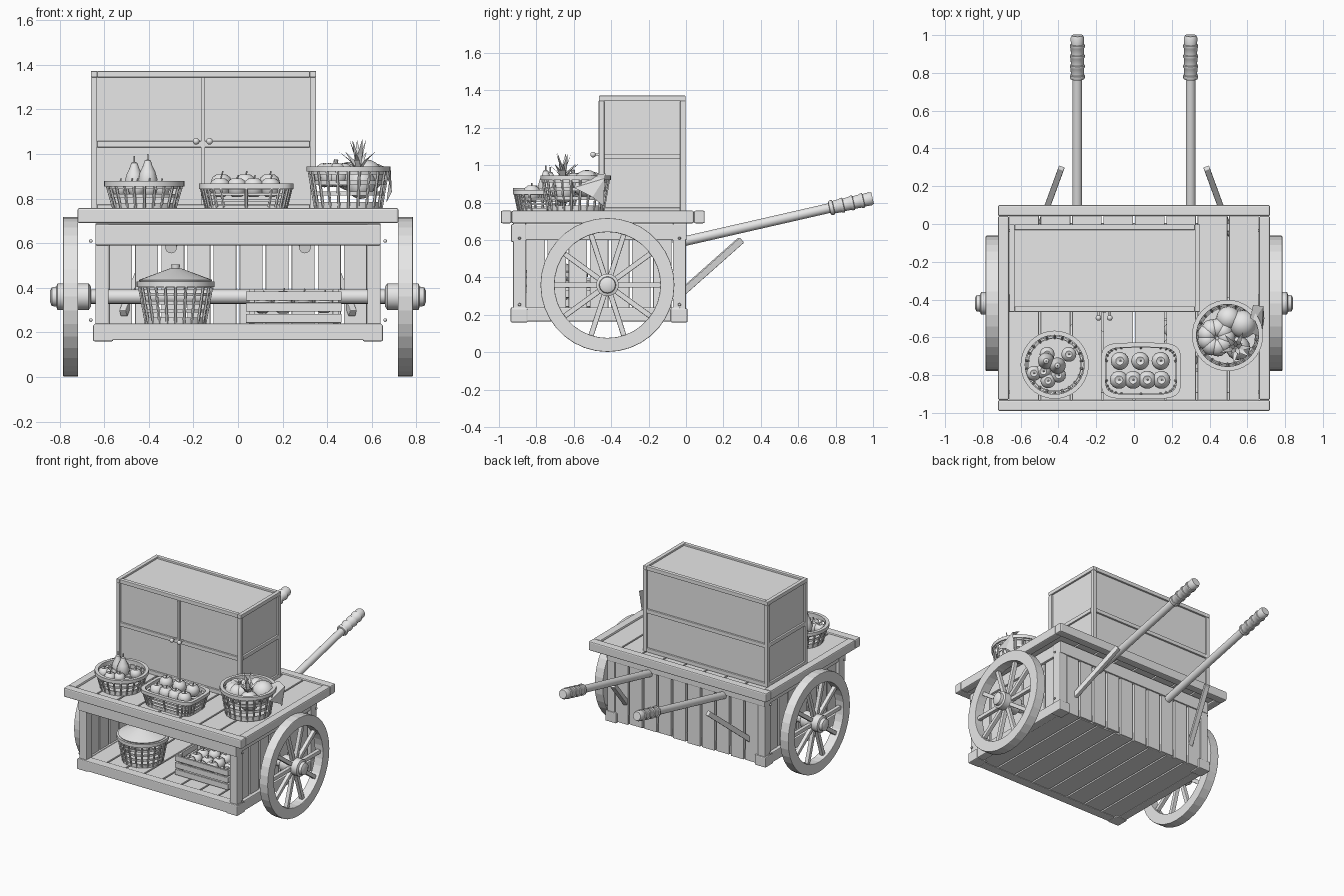
import bpy, bmesh, math, random
from mathutils import Vector, Matrix

if "Cube" in bpy.data.objects:
    bpy.data.objects.remove(bpy.data.objects["Cube"])

random.seed(4)
grey = bpy.data.materials.new("plain grey")
grey.diffuse_color = (0.8, 0.8, 0.8, 1)
grey.use_nodes = True
grey.node_tree.nodes["Principled BSDF"].inputs["Base Color"].default_value = grey.diffuse_color
PI, TAU = math.pi, 2 * math.pi


def finish(name, bm, bevel=0, smooth=False):
    bmesh.ops.recalc_face_normals(bm, faces=bm.faces)
    me = bpy.data.meshes.new(name)
    bm.to_mesh(me)
    bm.free()
    ob = bpy.data.objects.new(name, me)
    me.materials.append(grey)
    bpy.context.collection.objects.link(ob)
    if bevel:
        m = ob.modifiers.new("bevel", 'BEVEL')
        m.width, m.segments = bevel, 2
    if smooth:
        bpy.ops.object.select_all(action='DESELECT')
        ob.select_set(True)
        bpy.context.view_layer.objects.active = ob
        bpy.ops.object.shade_smooth_by_angle(angle=math.radians(40))
    return ob


def box(bm, x0, x1, y0, y1, z0, z1):
    m = Matrix.LocRotScale(((x0 + x1) / 2, (y0 + y1) / 2, (z0 + z1) / 2), None,
                           (x1 - x0, y1 - y0, z1 - z0))
    bmesh.ops.create_cube(bm, size=1, matrix=m)


def along(p, q):
    p, q = Vector(p), Vector(q)
    return Matrix.Translation(p) @ (q - p).to_track_quat('Z', 'Y').to_matrix().to_4x4(), (q - p).length


def beam(bm, p, q, w, h):
    m, n = along(p, q)
    bmesh.ops.create_cube(bm, size=1, matrix=m @ Matrix.Translation((0, 0, n / 2)) @ Matrix.Diagonal((w, h, n, 1)))


def lathe(bm, prof, m=Matrix(), n=24, closed=False):
    """Spin (radius, height) points about the local z axis."""
    rings = [[bm.verts.new(m @ Vector((r * math.cos(TAU * i / n), r * math.sin(TAU * i / n), z)))
              for i in range(n)] for r, z in prof]
    pairs = list(zip(rings, rings[1:])) + ([(rings[-1], rings[0])] if closed else [])
    for a, b in pairs:
        for i in range(n):
            j = (i + 1) % n
            bm.faces.new((a[i], a[j], b[j], b[i]))
    if not closed:
        bm.faces.new(rings[0])
        bm.faces.new(rings[-1])


def rod(bm, p, q, r, n=16):
    m, length = along(p, q)
    lathe(bm, [(r, 0), (r, length)], m, n)


def ball(bm, c, r, s=(1, 1, 1)):
    bmesh.ops.create_uvsphere(bm, u_segments=16, v_segments=10, radius=r,
                              matrix=Matrix.LocRotScale(c, None, s))


def planks(bm, a, b, n, gap, make):
    w = (b - a) / n
    for i in range(n):
        make(bm, a + i * w + gap / 2, a + (i + 1) * w - gap / 2)


def frame(bm, axis, u0, u1, v0, v1, w0, w1, t):
    """Rectangular border of width t; axis is its normal, w0..w1 its depth."""
    for a, b, c, d in ((u0, u1, v0, v0 + t), (u0, u1, v1 - t, v1),
                       (u0, u0 + t, v0 + t, v1 - t), (u1 - t, u1, v0 + t, v1 - t)):
        if axis == 'z': box(bm, a, b, c, d, w0, w1)
        if axis == 'y': box(bm, a, b, w0, w1, c, d)
        if axis == 'x': box(bm, w0, w1, a, b, c, d)


# Table top: border and recessed planks
bm = bmesh.new()
frame(bm, 'z', -.72, .72, -.99, .10, .69, .757, .058)
finish("table_border", bm, .008)
bm = bmesh.new()
planks(bm, -.665, .665, 8, .01, lambda b, p, q: box(b, p, q, -.94, .045, .70, .745))
finish("table_planks", bm, .003)

# Lower body: posts, rails, plank walls and floor
bm = bmesh.new()
for s in (-1, 1):
    for y in (-.925, -.07):
        box(bm, *sorted((s * .58, s * .64)), y, y + .07, .17, .69)
        box(bm, *sorted((s * .56, s * .65)), y - .012, y + .078, .16, .235)
    box(bm, *sorted((s * .585, s * .635)), -.9, -.03, .60, .69)
    box(bm, *sorted((s * .585, s * .645)), -.9, -.03, .165, .24)
box(bm, -.64, .64, -.935, -.89, .59, .685)
box(bm, -.645, .645, -.937, -.87, .165, .24)
box(bm, -.64, .64, -.04, .004, .60, .69)
box(bm, -.60, .60, -.06, -.025, .18, .24)
finish("body_frame", bm, .006)
bm = bmesh.new()
planks(bm, -.585, .585, 10, .014, lambda b, p, q: box(b, p, q, -.03, -.005, random.uniform(.165, .18), .62))
finish("back_planks", bm, .003)
bm = bmesh.new()
for x in (-.62, .598):
    planks(bm, -.86, -.07, 7, .014, lambda b, p, q: box(b, x, x + .022, p, q, .2, .62))
finish("side_planks", bm, .003)
bm = bmesh.new()
planks(bm, -.6, .6, 8, .01, lambda b, p, q: box(b, p, q, -.9, -.02, .17, .235))
finish("floor_planks", bm, .003)
bm = bmesh.new()
for x in (-.66, .66):
    for y in (-.89, -.035):
        for z in (.255, .61):
            ball(bm, (x, y, z), .008)
finish("bolts", bm)

# Wheels, hubs and axle
for s, side in ((-1, "left"), (1, "right")):
    bm = bmesh.new()
    m = Matrix.Translation((0, -.42, .36)) @ Matrix.Rotation(s * PI / 2, 4, 'Y')
    lathe(bm, [(.283, .717), (.358, .717), (.358, .785), (.283, .785)], m, 36, True)
    finish(side + "_wheel_rim", bm, .004)
    bm = bmesh.new()
    for i in range(10):
        a = TAU * i / 10
        d = Vector((0, math.cos(a), math.sin(a)))
        c = Vector((s * .75, -.42, .36))
        beam(bm, c + d * .04, c + d * .29, .028, .028)
    finish(side + "_wheel_spokes", bm, .004)
    bm = bmesh.new()
    lathe(bm, [(.045, .66), (.06, .67), (.06, .79), (.06, .81), (.045, .815), (.042, .835), (.025, .843)], m, 24)
    finish(side + "_wheel_hub", bm, 0, True)
bm = bmesh.new()
rod(bm, (-.72, -.42, .36), (.72, -.42, .36), .032)
finish("axle", bm, 0, True)

# Pull handles with ringed grips, and angled props
for s, side in ((-1, "left"), (1, "right")):
    bm = bmesh.new()
    m, n = along((s * .3, -.07, .58), (s * .3, .99, .822))
    g = n - .22
    prof = [(.026, 0), (.026, g - .01), (.036, g - .008)]
    for i in range(4):
        z = g + i * .055
        prof += [(.04, z), (.04, z + .012), (.034, z + .015), (.036, z + .05)]
    lathe(bm, prof + [(.03, n + .008)], m, 20)
    finish(side + "_handle", bm, 0, True)
    bm = bmesh.new()
    beam(bm, (s * .515, -.06, .285), (s * .385, .295, .6), .032, .036)
    finish(side + "_prop", bm, .004)

# Cabinet: recessed core, frames on every side, two knobs
X0, X1, Y0, Y1, Z0, Z1 = -.66, .35, -.465, -.003, .745, 1.372
bm = bmesh.new()
e = .013
box(bm, X0 + e, X1 - e, Y0 + e, Y1 - e, Z0, Z1 - e)
finish("cabinet_panels", bm)
bm = bmesh.new()
t = .028
for x in (X0, X1 - t):
    for y in (Y0, Y1 - t):
        box(bm, x, x + t, y, y + t, Z0, Z1 - t)
    for z in (Z0, 1.033, Z1 - t):
        box(bm, x, x + t, Y0 + t * (z < 1.3), Y1 - t * (z < 1.3), z, z + t)
for y in (Y0, Y1 - t):
    for z in (Z0, 1.03, Z1 - t):
        box(bm, X0 + t, X1 - t, y, y + t, z, z + t)
box(bm, -.166, -.148, Y0 - .004, Y0 + t, Z0 + t, Z1 - t)
finish("cabinet_frame", bm, .003)
bm = bmesh.new()
for x in (-.188, -.128):
    rod(bm, (x, -.45, 1.057), (x, -.495, 1.057), .006, 10)
    ball(bm, (x, -.497, 1.057), .015)
finish("cabinet_knobs", bm, 0, True)


# Woven baskets, round or rectangular with rounded corners
def basket(name, c, bx, by, tx, ty, h, ribs, rows, power=1):
    bm = bmesh.new()

    def pt(a, f, off=0):
        u, v = math.cos(a), math.sin(a)
        u, v = math.copysign(abs(u) ** power, u), math.copysign(abs(v) ** power, v)
        return Vector((c[0] + u * (bx + (tx - bx) * f + off), c[1] + v * (by + (ty - by) * f + off), c[2] + h * f))

    def band(f, half, thick, n=40):
        rings = [[pt(TAU * i / n, f, o) + Vector((0, 0, dz)) for o, dz in
                  ((-thick, -half), (thick, -half), (thick, half), (-thick, half))] for i in range(n)]
        vs = [[bm.verts.new(p) for p in r] for r in rings]
        for i in range(n):
            a, b = vs[i], vs[(i + 1) % n]
            for k in range(4):
                bm.faces.new((a[k], b[k], b[(k + 1) % 4], a[(k + 1) % 4]))

    for k in range(rows):
        band((k + .5) / rows, h * .2 / rows, .003)
    band(.95, .012, .012)
    band(.04, .008, .006)
    for i in range(ribs):
        a = TAU * (i + .5) / ribs
        p, q = pt(a, 0, .003), pt(a, .97, .003)
        rod(bm, p, q, .007, 6)
    bm.faces.new([bm.verts.new(pt(TAU * i / 40, .06)) for i in range(40)])
    finish(name, bm, 0, True)


basket("pear_basket", (-.42, -.745, .752), .135, .135, .17, .17, .12, 22, 3)
basket("apple_tray", (.037, -.777, .752), .175, .115, .202, .138, .108, 26, 4, .4)
basket("produce_basket", (.495, -.59, .752), .145, .145, .178, .178, .19, 22, 4)
basket("lidded_basket", (-.28, -.70, .24), .13, .13, .165, .165, .185, 22, 5)
bm = bmesh.new()
lathe(bm, [(.16, .425), (.165, .435), (.03, .485), (.018, .487), (.02, .505)], Matrix.Translation((-.28, -.70, 0)))
finish("basket_lid", bm, 0, True)


def fruit(bm, c, r):
    lathe(bm, [(.1 * r, -.78 * r), (.4 * r, -.9 * r), (.8 * r, -.6 * r), (r, 0), (.85 * r, .55 * r),
               (.45 * r, .85 * r), (.1 * r, .68 * r)], Matrix.Translation(c), 14)
    x, y, z = c
    rod(bm, (x, y, z + .6 * r), (x + .15 * r, y, z + 1.15 * r), .004, 6)


# Fruit in the tray, the round basket and the lower crate
bm = bmesh.new()
for i in range(7):
    top = i < 3
    fruit(bm, (-.075 + .108 * i if top else -.08 + .075 * (i - 3), -.725 if top else -.825, .868 if top else .85), .048)
finish("tray_apples", bm, 0, True)
bm = bmesh.new()
for x, y in ((-.48, -.78), (-.345, -.69), (-.53, -.79), (-.46, -.69), (-.4, -.80), (-.455, -.83)):
    fruit(bm, (x, y, .845), .04)
finish("basket_fruit", bm, 0, True)
bm = bmesh.new()
for x, y, h in ((-.465, -.725, .84), (-.405, -.75, .85)):
    lathe(bm, [(.01, 0), (.035, .012), (.044, .045), (.034, .08), (.02, .11), (.014, .13), (.004, .135),
               (.004, .16)], Matrix.Translation((x, y, h - .01)), 14)
finish("pears", bm, 0, True)

# Slatted crate with fruit
bm = bmesh.new()
x0, x1, y0, y1 = .035, .465, -.78, -.5
for k in range(3):
    z = .243 + k * .05
    frame(bm, 'z', x0, x1, y0, y1, z, z + .04, .014)
for x in (x0 + .014, x1 - .04):
    for y in (y0 + .014, y1 - .04):
        box(bm, x, x + .026, y, y + .026, .24, .395)
box(bm, x0 + .01, x1 - .01, y0 + .01, y1 - .01, .243, .255)
finish("crate", bm, .002)
bm = bmesh.new()
for i in range(4):
    for j in range(3):
        fruit(bm, (.11 + i * .092, -.72 + j * .08, .335 + random.uniform(-.015, .015)), .044)
finish("crate_fruit", bm, 0, True)

# Produce: ribbed gourd, round cabbage, melon, spiky crown and drooping leaf
bm = bmesh.new()
for i in range(9):
    a = TAU * i / 9
    ball(bm, (.435 + .05 * math.cos(a), -.60 + .05 * math.sin(a), .905), .052, (1, 1, 1.05))
rod(bm, (.435, -.60, .93), (.44, -.605, .975), .01, 8)
finish("gourd", bm, 0, True)
bm = bmesh.new()
ball(bm, (.575, -.53, .90), .075)
ball(bm, (.50, -.50, .90), .065)
ball(bm, (.55, -.655, .87), .065, (1, 1, 1.1))
finish("round_produce", bm, 0, True)
bm = bmesh.new()
for i in range(11):
    a, lean = TAU * i / 11, (.035 if i % 2 else .075)
    base = Vector((.54, -.655, .92))
    d, s = Vector((math.cos(a), math.sin(a), 0)), Vector((-math.sin(a), math.cos(a), 0)) * .012
    z = Vector((0, 0, .145 if i % 2 else .09))
    v = [bm.verts.new(p) for p in (base + s, base - s, base + d * lean * .5 + z * .55 - s,
                                   base + d * lean * .5 + z * .55 + s, base + d * lean * 1.2 + z)]
    bm.faces.new(v[:4])
    bm.faces.new((v[3], v[2], v[4]))
finish("spiky_crown", bm)
bm = bmesh.new()
v = [bm.verts.new(p) for p in ((.60, -.57, .95), (.63, -.43, .955), (.685, -.435, .93), (.675, -.60, .88),
                               (.69, -.50, .83), (.665, -.44, .78))]
for f in ((0, 1, 2), (0, 2, 3), (3, 2, 4), (4, 2, 5)):
    bm.faces.new([v[k] for k in f])
finish("drooping_leaf", bm)
